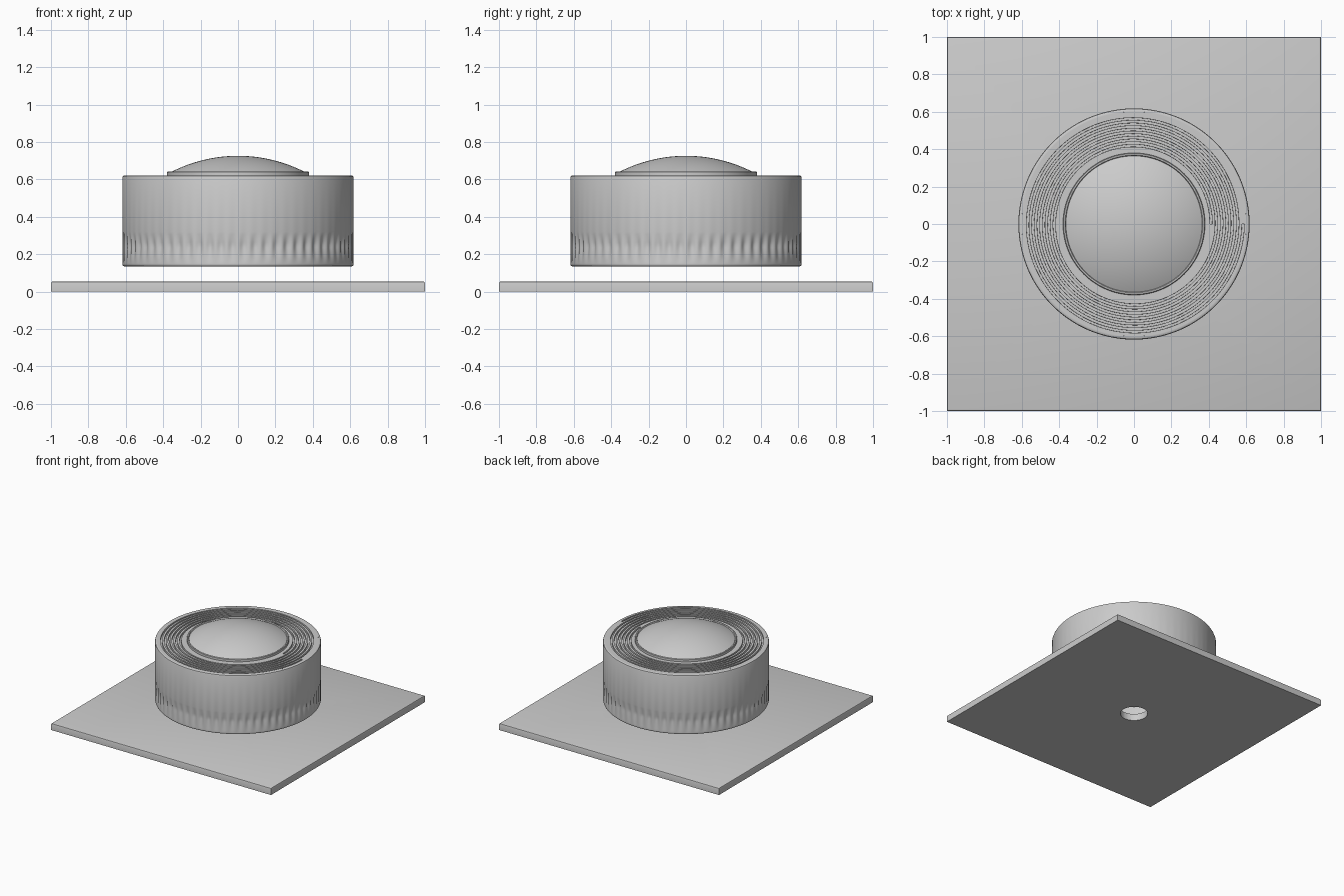
import bpy, bmesh, math
from math import sin, cos, pi

if "Cube" in bpy.data.objects:
    bpy.data.objects.remove(bpy.data.objects["Cube"])


def finish(name, bm, angle=35):
    bmesh.ops.remove_doubles(bm, verts=bm.verts, dist=1e-5)
    bmesh.ops.recalc_face_normals(bm, faces=bm.faces)
    mesh = bpy.data.meshes.new(name)
    bm.to_mesh(mesh)
    bm.free()
    ob = bpy.data.objects.new(name, mesh)
    bpy.context.collection.objects.link(ob)
    bpy.ops.object.select_all(action='DESELECT')
    bpy.context.view_layer.objects.active = ob
    ob.select_set(True)
    bpy.ops.object.shade_smooth_by_angle(angle=math.radians(angle))
    return ob


def skin(bm, columns, closed):
    cols = [[bm.verts.new(p) for p in c] for c in columns]
    n = len(cols)
    for i in range(n if closed else n - 1):
        a, b = cols[i], cols[(i + 1) % n]
        for j in range(len(a) - 1):
            bm.faces.new((a[j], b[j], b[j + 1], a[j + 1]))


def lathe(name, profile, segs, dent=lambda t, r, z: 0.0):
    bm = bmesh.new()
    columns = []
    for i in range(segs):
        t = 2 * pi * i / segs
        columns.append([((r - dent(t, r, z)) * cos(t), (r - dent(t, r, z)) * sin(t), z)
                        for r, z in profile])
    skin(bm, columns, True)
    return finish(name, bm)


# Base plate with a bevelled top edge and a shaft hole
bm = bmesh.new()
bmesh.ops.create_cube(bm, size=1)
for v in bm.verts:
    v.co = (v.co.x * 2, v.co.y * 2, (v.co.z + 0.5) * 0.055)
top_edges = [e for e in bm.edges if all(v.co.z > 0.05 for v in e.verts)]
bmesh.ops.bevel(bm, geom=top_edges, offset=0.01, segments=2, profile=0.5, affect='EDGES')
plate = finish("base_plate", bm, 30)

bpy.ops.mesh.primitive_cylinder_add(vertices=64, radius=0.103, depth=0.4)
cutter = bpy.context.object
cutter.name = "hole_cutter"
cutter.hide_render = True
cutter.hide_set(True)
cut = plate.modifiers.new("shaft_hole", 'BOOLEAN')
cut.operation = 'DIFFERENCE'
cut.solver = 'EXACT'
cut.object = cutter

# Knob body: hollow underneath, with grip flutes fading out above z = 0.32
R, FLUTES = 0.618, 64
RIM = 0.60


def flute(t, r, z):
    if r < R - 0.001 or z > 0.32 or z < 0.15:
        return 0.0
    up = min(1.0, (0.32 - z) / 0.07)
    down = min(1.0, (z - 0.15) / 0.09)
    return 0.011 * up * down * (0.5 - 0.5 * cos(FLUTES * t))


profile = [(0, 0.40), (0.55, 0.40), (0.565, 0.385), (0.565, 0.135), (0.608, 0.135),
           (0.615, 0.138), (R, 0.145)]
profile += [(R, 0.15 + 0.17 * k / 12) for k in range(13)]
profile += [(R, 0.61), (0.615, 0.618), (0.608, 0.622), (RIM, 0.622)]
lathe("knob_body", profile, FLUTES * 8, flute)

# Top face with a spiral groove, laid out along the spiral
TOP, R0, PITCH, TURNS, DEPTH, W = 0.622, 0.412, 0.0285, 6, 0.014, 0.0065
section = [(-W, 0), (-W * 0.9, -DEPTH), (W * 0.9, -DEPTH), (W, 0)]
columns = []
for i in range(257):
    t = 2 * pi * i / 256
    pts = [(0.36, TOP)]
    for k in range(TURNS):
        mid = R0 + PITCH * (k + i / 256)
        pts += [(mid + dr, TOP + dz) for dr, dz in section]
    pts.append((RIM, TOP))
    columns.append([(r * cos(t), r * sin(t), z) for r, z in pts])
bm = bmesh.new()
skin(bm, columns, False)
# Stops closing the two ends of the groove
for mid in (R0, R0 + PITCH * TURNS):
    bm.faces.new([bm.verts.new((mid + dr, 0, TOP + dz)) for dr, dz in section])
groove = finish("spiral_top", bm, 30)
if sum(p.normal.z * p.area for p in groove.data.polygons) < 0:
    groove.data.flip_normals()

# Collar around the dome
lathe("dome_collar", [(0.35, 0.61), (0.38, 0.61), (0.38, 0.639), (0.376, 0.643),
                      (0.368, 0.643), (0.364, 0.636), (0.35, 0.636)], 128)

# Domed cap
CAP_R, CAP_H = 0.366, 0.091
S = (CAP_R ** 2 + CAP_H ** 2) / (2 * CAP_H)
A = math.asin(CAP_R / S)
lathe("domed_cap", [(S * sin(A * k / 20), 0.726 - S + S * cos(A * k / 20))
                    for k in range(21)], 128)
